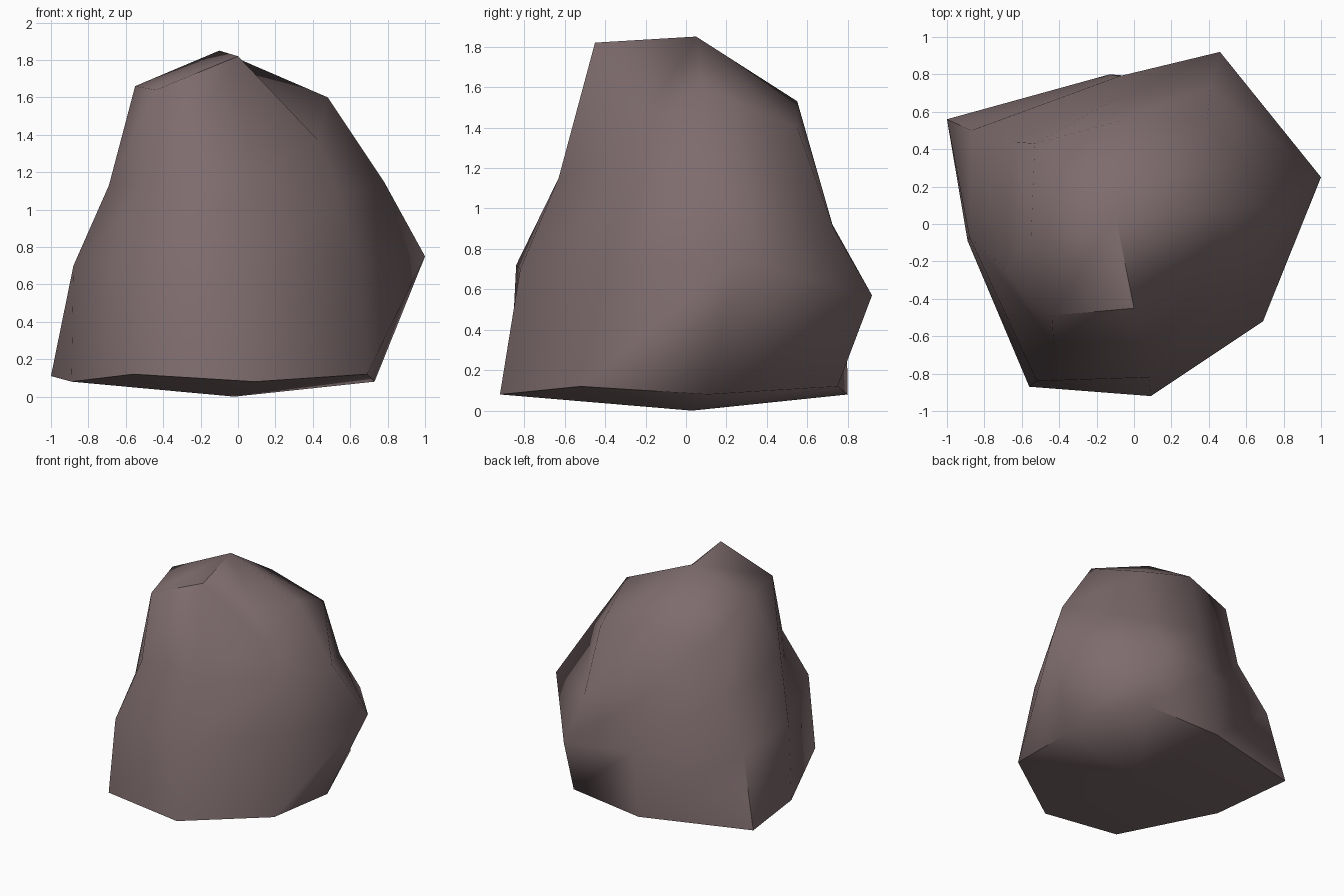
import bpy, bmesh, math

if "Cube" in bpy.data.objects:
    bpy.data.objects.remove(bpy.data.objects["Cube"])

# Boulder cross-sections, each going round: left, front-left, front, ... back-left
RINGS = [
    # ground contact ring
    [(-.89, -.09, .08), (-.56, -.87, .12), (.09, -.92, .08), (.69, -.52, .12),
     (.73, .11, .08), (.49, .75, .12), (-.13, .80, .08), (-1.0, .56, .11)],
    # belly
    [(-.88, -.07, .70), (-.52, -.84, .72), (.08, -.82, .70), (.64, -.39, .72),
     (1.0, .25, .75), (.46, .92, .57), (-.08, .79, .60), (-.87, .50, .67)],
    # shoulder
    [(-.69, -.24, .1 + 1.03), (-.43, -.63, 1.14), (.07, -.63, 1.15), (.54, -.33, 1.08),
     (.78, .10, 1.15), (.41, .73, .90), (-.08, .68, 1.0), (-.64, .44, 1.03)],
    # crown
    [(-.55, -.06, 1.66), (-.44, -.49, 1.64), (0, -.45, 1.82), (.43, -.25, 1.37),
     (.48, .08, 1.60), (.39, .55, 1.40), (-.08, .55, 1.53), (-.53, .43, 1.47)],
]
BOTTOM = (-.02, .03, 0)
TOP = (-.10, .05, 1.85)

bm = bmesh.new()
rings = [[bm.verts.new(p) for p in ring] for ring in RINGS]
bottom, top = bm.verts.new(BOTTOM), bm.verts.new(TOP)

# Skin neighbouring rings, then close both ends with fans
for lower, upper in zip(rings, rings[1:]):
    for i in range(8):
        j = (i + 1) % 8
        bm.faces.new((lower[i], lower[j], upper[j], upper[i]))
for i in range(8):
    j = (i + 1) % 8
    bm.faces.new((rings[-1][i], rings[-1][j], top))
    bm.faces.new((rings[0][j], rings[0][i], bottom))
bmesh.ops.recalc_face_normals(bm, faces=bm.faces)

mesh = bpy.data.meshes.new("boulder")
bm.to_mesh(mesh)
bm.free()
boulder = bpy.data.objects.new("boulder", mesh)
bpy.context.collection.objects.link(boulder)

# Single stone colour
stone = bpy.data.materials.new("mauve_grey_stone")
stone.diffuse_color = (.21, .15, .155, 1)
stone.use_nodes = True
stone.node_tree.nodes["Principled BSDF"].inputs["Base Color"].default_value = stone.diffuse_color
mesh.materials.append(stone)

# Soft shading, crisp only at the base rim
bpy.context.view_layer.objects.active = boulder
boulder.select_set(True)
bpy.ops.object.shade_smooth_by_angle(angle=math.radians(65))
